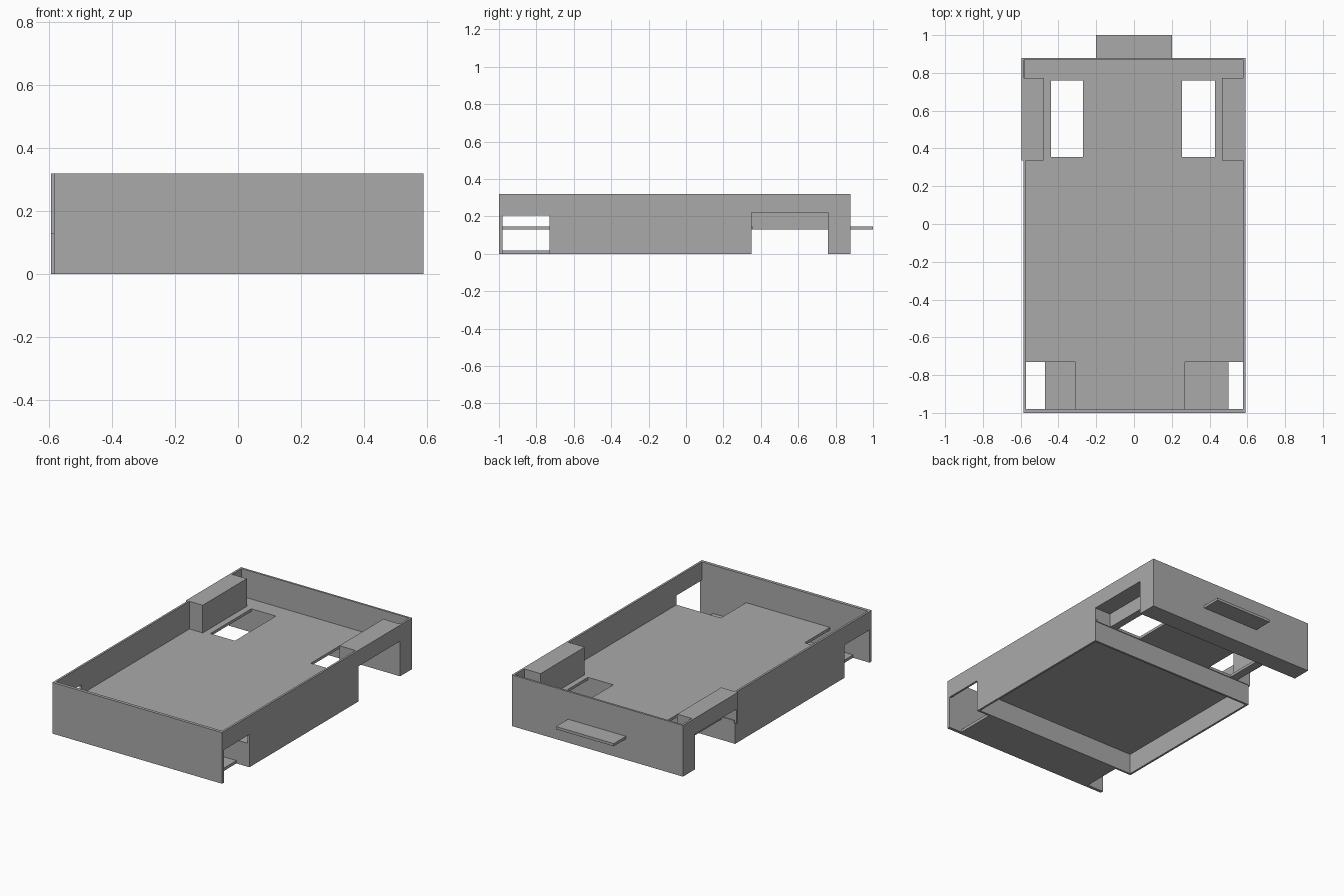
import bpy
import bmesh
from mathutils import Matrix, Vector

cube = bpy.data.objects.get("Cube")
if cube:
    bpy.data.objects.remove(cube, do_unlink=True)

grey = bpy.data.materials.new("plain_grey")
grey.use_nodes = True
colour = (0.4, 0.4, 0.4, 1)
grey.diffuse_color = colour
grey.node_tree.nodes["Principled BSDF"].inputs["Base Color"].default_value = colour


def part(name, *boxes):
    """One object made of boxes given as x, y and z ranges."""
    bm = bmesh.new()
    for xs, ys, zs in boxes:
        low, high = (Vector(c) for c in zip(xs, ys, zs))
        size = Matrix.Diagonal(high - low).to_4x4()
        bmesh.ops.create_cube(bm, size=1, matrix=Matrix.Translation((low + high) / 2) @ size)
    mesh = bpy.data.meshes.new(name)
    bm.to_mesh(mesh)
    bm.free()
    mesh.materials.append(grey)
    obj = bpy.data.objects.new(name, mesh)
    bpy.context.collection.objects.link(obj)


# Shared levels and stations
TOP, ARCH, DECK, UNDER = 0.32, 0.22, 0.147, 0.13
FRONT, NOSE, AXLE, WELL, TAIL, BACK = -1, -0.98, -0.73, 0.35, 0.76, 0.88
T = 0.013

# Side walls with wheel openings, and the wells above the rear ones
for side, sign, out, rear_out, well_in in (
        ("left", 1, 0.59, 0.59, 0.465), ("right", -1, 0.585, 0.595, 0.48)):
    def across(a, b):
        return tuple(sorted((sign * a, sign * b)))
    wall, rear_wall = across(out - T, out), across(rear_out - T, rear_out)
    part(side + "_wall",
         (wall, (FRONT, AXLE), (0.205, TOP)),
         (wall, (AXLE, WELL), (0, TOP)),
         (rear_wall, (WELL, TAIL), (ARCH, TOP)),
         (rear_wall, (TAIL, BACK), (0, TOP)))
    part(side + "_wheel_well",
         (across(well_in, rear_out), (WELL - T, TAIL + T), (ARCH, TOP)),
         (across(well_in, well_in + T), (WELL - T, TAIL + T), (UNDER, ARCH)),
         (across(well_in, rear_out), (WELL - T, WELL), (UNDER, ARCH)),
         (across(well_in, rear_out), (TAIL, TAIL + T), (UNDER, ARCH)))

# End walls
part("front_wall", ((-0.585, 0.59), (FRONT, NOSE), (0, TOP)))
part("back_wall", ((-0.595, 0.59), (BACK - T, BACK), (0, TOP)))

# Deck with two rear cut-outs and a narrowed nose
level = (UNDER, DECK)
part("deck",
     ((-0.31, 0.27), (NOSE, AXLE), level),
     ((-0.58, 0.58), (AXLE, 0.355), level),
     ((-0.27, 0.255), (0.355, TAIL), level),
     ((-0.48, -0.44), (0.355, TAIL), level),
     ((0.43, 0.465), (0.355, TAIL), level),
     ((-0.58, 0.58), (TAIL, BACK - T), level))
part("rear_tab", ((-0.2, 0.2), (BACK - T, 1), level))

# Lower panels and cross walls
part("front_bottom_panel", ((-0.47, 0.5), (NOSE, AXLE), (0, 0.018)))
part("rear_bottom_panel", ((-0.59, 0.585), (TAIL, BACK - T), (0, 0.015)))
for name, y in (("front_cross_wall", AXLE), ("middle_cross_wall", WELL - T), ("rear_cross_wall", TAIL)):
    part(name, ((-0.58, 0.58), (y, y + T), (0, UNDER)))
